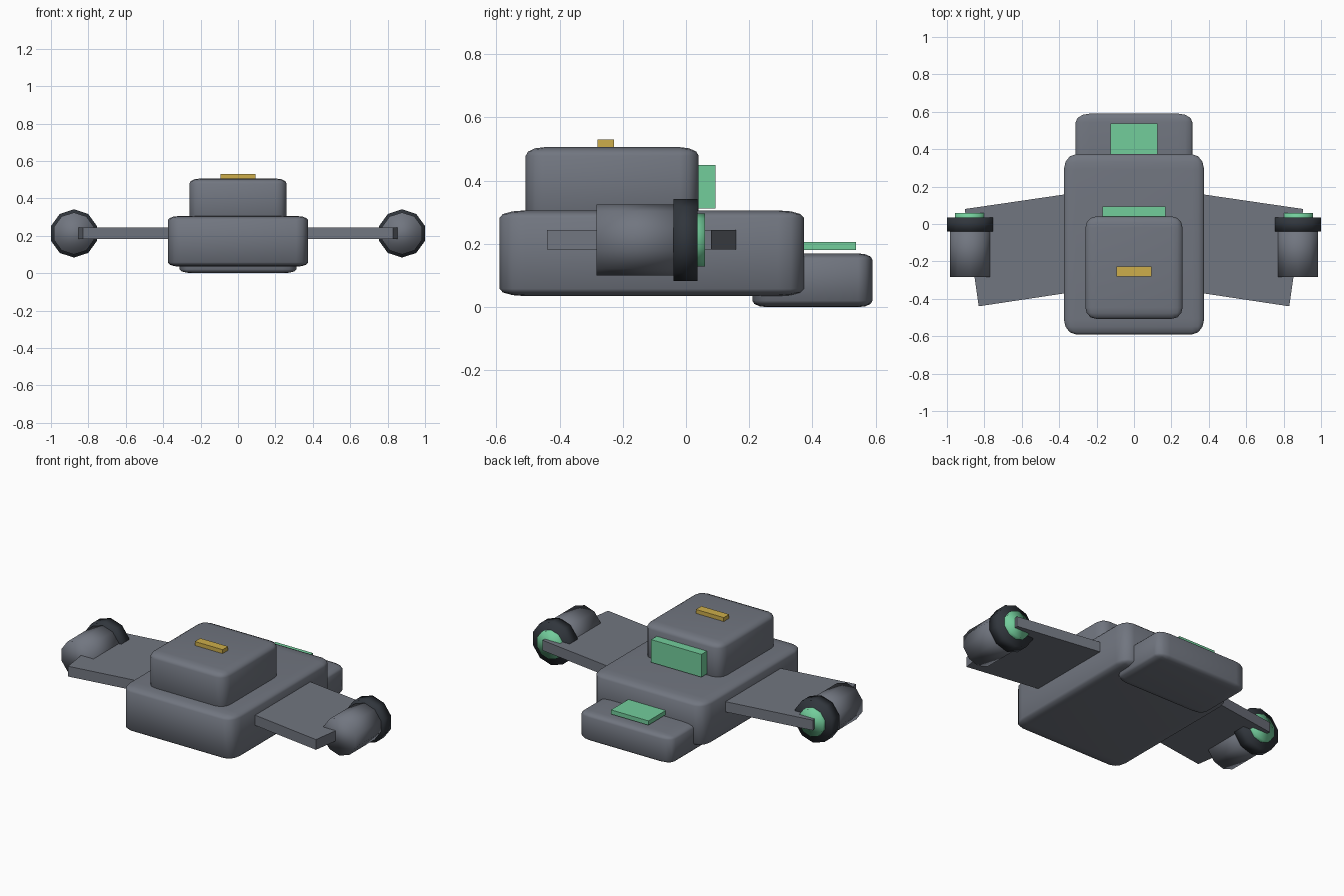
import bpy, bmesh, math
from mathutils import Matrix

if "Cube" in bpy.data.objects:
    bpy.data.objects.remove(bpy.data.objects["Cube"])


def material(name, rgb):
    m = bpy.data.materials.new(name)
    m.diffuse_color = (*rgb, 1)
    m.use_nodes = True
    m.node_tree.nodes["Principled BSDF"].inputs["Base Color"].default_value = m.diffuse_color
    return m


GREY = material("hull grey", (0.165, 0.18, 0.215))
DARK = material("dark metal", (0.03, 0.036, 0.045))
GREEN = material("glow green", (0.17, 0.61, 0.33))
YELLOW = material("marker yellow", (0.61, 0.42, 0.07))


def finish(bm, name, mat, smooth):
    bmesh.ops.recalc_face_normals(bm, faces=bm.faces)
    for f in bm.faces:
        f.smooth = smooth
    me = bpy.data.meshes.new(name)
    bm.to_mesh(me)
    bm.free()
    me.materials.append(mat)
    ob = bpy.data.objects.new(name, me)
    bpy.context.collection.objects.link(ob)
    return ob


def box(name, mat, x, y, z, bevel=0.0):
    """Box from axis ranges; the bevel is cut on a unit cube so it stretches with the size."""
    bm = bmesh.new()
    bmesh.ops.create_cube(bm, size=1)
    if bevel:
        bmesh.ops.bevel(bm, geom=bm.edges[:], offset=bevel, segments=3,
                        profile=0.5, affect='EDGES')
    size = [r[1] - r[0] for r in (x, y, z)]
    mid = [(r[1] + r[0]) / 2 for r in (x, y, z)]
    bm.transform(Matrix.Translation(mid) @ Matrix.Diagonal((*size, 1)))
    return finish(bm, name, mat, bevel > 0)


def drum(name, mat, x, radius, y0, y1, z=0.2125):
    """Ten-sided drum lying along y with a corner pointing up."""
    bm = bmesh.new()
    bmesh.ops.create_cone(bm, cap_ends=True, segments=10, radius1=radius,
                          radius2=radius, depth=y1 - y0)
    bm.transform(Matrix.Translation((x, (y0 + y1) / 2, z))
                 @ Matrix.Rotation(math.pi / 2, 4, 'X'))
    # make sure a corner sits on the vertical axis
    top = max(v.co.z for v in bm.verts)
    if top < z + radius * 0.99:
        bmesh.ops.rotate(bm, verts=bm.verts, cent=(x, 0, z),
                         matrix=Matrix.Rotation(math.pi / 10, 3, 'Y'))
    return finish(bm, name, mat, True)


def wing(name, side):
    """Swept flat slab: a horizontal outline given thickness."""
    outline = [(0.20, 0.183), (0.905, 0.08), (0.83, -0.44), (0.20, -0.345)]
    bm = bmesh.new()
    lo = [bm.verts.new((side * px, py, 0.182)) for px, py in outline]
    hi = [bm.verts.new((side * px, py, 0.244)) for px, py in outline]
    bm.faces.new(lo)
    bm.faces.new(hi)
    for i in range(4):
        j = (i + 1) % 4
        bm.faces.new((lo[i], lo[j], hi[j], hi[i]))
    return finish(bm, name, GREY, False)


# Hull blocks
box("main_hull", GREY, (-0.375, 0.375), (-0.59, 0.373), (0.035, 0.306), 0.085)
box("upper_cabin", GREY, (-0.26, 0.26), (-0.507, 0.04), (0.26, 0.506), 0.11)
box("tail_block", GREY, (-0.312, 0.312), (0.21, 0.59), (0.0, 0.17), 0.12)

# Panels and marker
box("rear_window", GREEN, (-0.168, 0.168), (0.03, 0.093), (0.312, 0.45))
box("tail_panel", GREEN, (-0.125, 0.125), (0.33, 0.538), (0.18, 0.206))
box("roof_marker", YELLOW, (-0.093, 0.093), (-0.28, -0.228), (0.495, 0.53))

# Wings and engines on both sides
for side, label in ((-1, "left"), (1, "right")):
    wing(label + "_wing", side)
    drum(label + "_engine", GREY, side * 0.877, 0.1125, -0.283, 0.0)
    drum(label + "_engine_ring", DARK, side * 0.877, 0.129, -0.04, 0.036)
    drum(label + "_engine_glow", GREEN, side * 0.877, 0.084, 0.0, 0.06)
